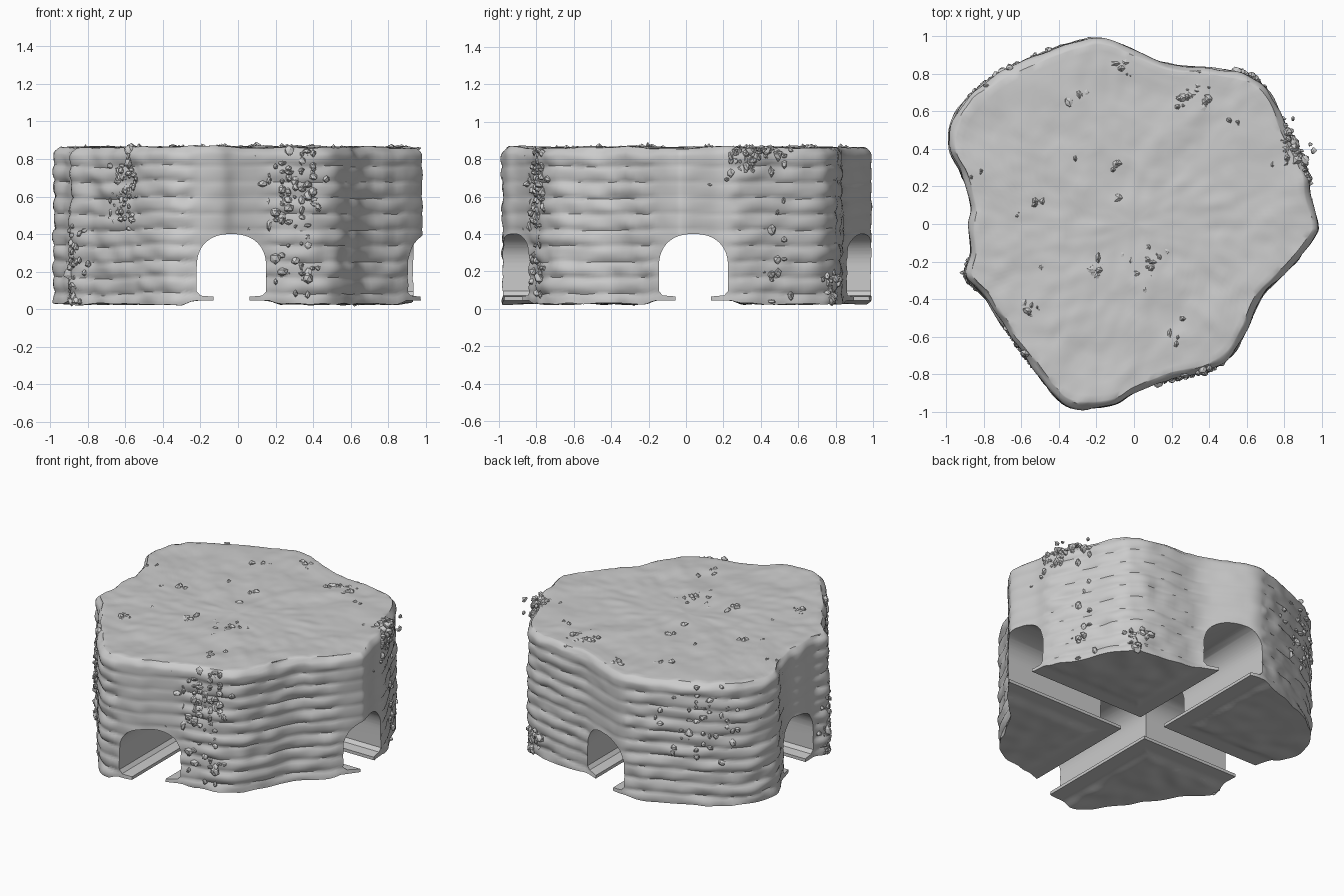
import bpy, bmesh, math, random
from mathutils import Vector, noise

if "Cube" in bpy.data.objects:
    bpy.data.objects.remove(bpy.data.objects["Cube"])

random.seed(4)
ZT, ZB = 0.862, 0.045
OUTLINE = [(-.18,.99),(-.05,.95),(.18,.85),(.45,.82),(.62,.78),(.72,.69),(.82,.49),(.92,.29),
           (.94,.15),(.98,0),(.96,-.07),(.85,-.21),(.68,-.38),(.6,-.55),(.52,-.69),(.4,-.77),
           (.2,-.82),(0,-.9),(-.1,-.96),(-.25,-.98),(-.38,-.95),(-.5,-.81),(-.58,-.69),(-.7,-.53),
           (-.78,-.4),(-.89,-.28),(-.87,-.15),(-.88,0),(-.87,.1),(-.92,.28),(-.98,.4),(-.96,.55),
           (-.87,.68),(-.7,.81),(-.45,.92),(-.3,.97)]


def smooth_loop(pts, steps):
    """Closed Catmull-Rom curve through the points."""
    p, out = [Vector(q) for q in pts], []
    n = len(p)
    for i in range(n):
        a, b, c, d = p[i - 1], p[i], p[(i + 1) % n], p[(i + 2) % n]
        for s in range(steps):
            t = s / steps
            out.append(.5 * (2*b + (c - a)*t + (2*a - 5*b + 4*c - d)*t*t + (3*b - a - 3*c + d)*t**3))
    return out


LOOP = smooth_loop(OUTLINE, 6)
N = len(LOOP)
NORMALS = []
for i in range(N):
    t = LOOP[(i + 1) % N] - LOOP[i - 1]
    NORMALS.append(Vector((-t.y, t.x)).normalized())


def make_object(name, bm):
    bmesh.ops.recalc_face_normals(bm, faces=bm.faces)
    mesh = bpy.data.meshes.new(name)
    bm.to_mesh(mesh)
    bm.free()
    ob = bpy.data.objects.new(name, mesh)
    bpy.context.collection.objects.link(ob)
    return ob


def top_z(x, y):
    return ZT + .012 * noise.noise((x*5, y*5, 3)) + .006 * noise.noise((x*14, y*14, 8))


def bottom_z(x, y):
    # flat rims beside the slots, rough lower pads further out
    d = min(abs(x + .035), abs(y - .04))
    k = min(1, max(0, (d - .2) / .06))
    return ZB - k * (.017 + .012 * noise.noise((x*8, y*8, 1)))


def wall_offset(p, z):
    # stacked strata with wandering seams, calmer around the tunnel mouths
    calm = .35 if min(abs(p.x + .035), abs(p.y - .04)) < .2 else 1
    zz = z + .02 * noise.noise((p.x*3, p.y*3, 5))
    strata = abs(math.sin(math.pi * zz / .085)) ** .6 - .7
    return calm * (.014 * strata + .014 * noise.noise((p.x*9, p.y*9, z*12)))


# Rock body: top cap rings, rounded rim, layered wall, bottom rings
bm = bmesh.new()
rings = []
for k in range(1, 29):
    f = k / 28 * .965
    rings.append([bm.verts.new((p.x*f, p.y*f, top_z(p.x*f, p.y*f))) for p in LOOP])
LAYERS = 64
for k in range(LAYERS + 1):
    ring = []
    for p, n in zip(LOOP, NORMALS):
        h = k / LAYERS
        zt, zb = top_z(p.x, p.y) - .004, bottom_z(p.x, p.y)
        z = zt + (zb - zt) * h
        rim = max(0, 1 - (zt - z) / .035)
        q = p + n * (wall_offset(p, z) - .022 * rim * rim)
        ring.append(bm.verts.new((q.x, q.y, z)))
    rings.append(ring)
for k in range(28, 0, -1):
    f = k / 28 * .97
    rings.append([bm.verts.new((p.x*f, p.y*f, bottom_z(p.x*f, p.y*f))) for p in LOOP])
for a, b in zip(rings, rings[1:]):
    for i in range(N):
        j = (i + 1) % N
        bm.faces.new((a[i], a[j], b[j], b[i]))
for ring, z in ((rings[0], ZT), (rings[-1], ZB)):
    c = bm.verts.new((0, 0, z))
    for i in range(N):
        bm.faces.new((ring[i], ring[(i + 1) % N], c))
body = make_object("rock_body", bm)


def tunnel_cutter(name, centre, along_x):
    """Arched tunnel with a narrower slot through the floor."""
    w, spring = .185, .22
    prof = [(.095, -.1), (.095, .066), (.165, .072), (w, .095)]
    for s in range(15):
        a = math.pi / 2 * s / 14
        prof.append((w * math.cos(a) ** .85, spring + .18 * math.sin(a) ** .85))
    prof[-1] = (0, .4)
    prof += [(-u, z) for u, z in reversed(prof[:-1])]
    bm = bmesh.new()
    ends = []
    for e in (-1.3, 1.3):
        ends.append([bm.verts.new((e, centre + u, z) if along_x else (centre + u, e, z))
                     for u, z in prof])
        bm.faces.new(ends[-1])
    m = len(prof)
    for i in range(m):
        j = (i + 1) % m
        bm.faces.new((ends[0][i], ends[0][j], ends[1][j], ends[1][i]))
    ob = make_object(name, bm)
    ob.hide_render = True
    return ob


# Crossing tunnels
bpy.context.view_layer.objects.active = body
for name, centre, along_x in (("front_tunnel", -.035, False), ("side_tunnel", .04, True)):
    cutter = tunnel_cutter(name, centre, along_x)
    mod = body.modifiers.new(name, 'BOOLEAN')
    mod.operation, mod.solver, mod.object = 'DIFFERENCE', 'EXACT', cutter
    bpy.ops.object.modifier_apply(modifier=name)
    bpy.data.objects.remove(cutter)
body.select_set(True)
bpy.ops.object.shade_smooth_by_angle(angle=math.radians(40))

# Broken stone shards in patches
bm = bmesh.new()


def shard(pos, size):
    made = bmesh.ops.create_icosphere(bm, subdivisions=1, radius=size)["verts"]
    sx, sy, sz = (random.uniform(.5, 1.1) for _ in range(3))
    for v in made:
        j = random.uniform(.65, 1.1)
        v.co = Vector((v.co.x*sx, v.co.y*sy, v.co.z*sz)) * j + pos


# wall patches: x, y, z, spread along the wall, spread in z, count
for x, y, z, sw, sz, count in [
        (.3, -.8, .63, 2.2, .12, 75), (.32, -.8, .2, 1.8, .08, 22), (-.61, -.66, .63, 2.2, .11, 65),
        (-.88, -.3, .22, 2, .11, 55), (.91, .31, .8, 3, .04, 45), (.62, .78, .13, 2, .05, 25),
        (.82, .49, .3, 1, .2, 12), (-.7, .81, .6, 4, .15, 40)]:
    near = min(range(N), key=lambda i: (LOOP[i] - Vector((x, y))).length)
    for _ in range(count):
        i = (near + round(random.gauss(0, sw))) % N
        zz = min(ZT - .02, max(.04, random.gauss(z, sz)))
        q = LOOP[i] + NORMALS[i] * random.uniform(-.012, .006)
        shard(Vector((q.x, q.y, zz)), random.uniform(.018, .034))

# top patches: x, y, spread, count
for x, y, sp, count in [
        (.09, -.19, .055, 22), (-.2, -.23, .03, 10), (.32, .67, .05, 20), (.83, .4, .055, 24),
        (-.06, .85, .03, 7), (.55, .51, .025, 4), (-.86, .28, .03, 4), (-.55, -.48, .03, 7),
        (.25, -.55, .035, 7), (-.5, .13, .02, 3), (-.3, .67, .03, 4), (-.11, .33, .02, 4),
        (-.31, .35, .01, 2), (-.06, .15, .01, 2), (-.48, -.25, .01, 2), (-.62, .05, .01, 2)]:
    for _ in range(count):
        px, py = random.gauss(x, sp), random.gauss(y, sp)
        shard(Vector((px, py, top_z(px, py) - random.uniform(.004, .014))), random.uniform(.018, .036))
make_object("stone_shards", bm)
